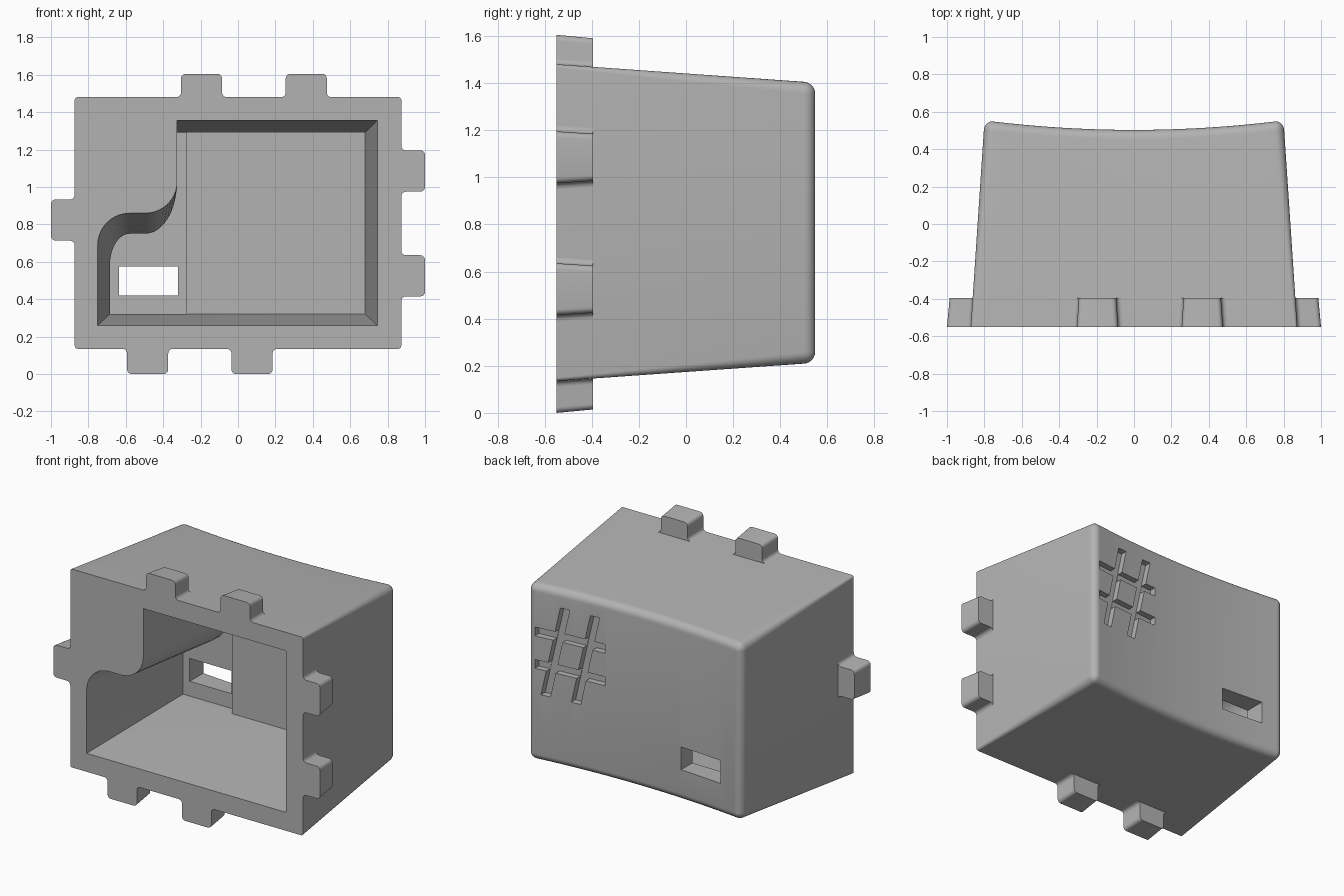
import bpy, bmesh
from math import sin, cos, pi

cube = bpy.data.objects.get("Cube")
if cube:
    bpy.data.objects.remove(cube, do_unlink=True)

grey = bpy.data.materials.new("plain_grey")
grey.use_nodes = True
GREY = (0.45, 0.45, 0.45, 1)
grey.diffuse_color = GREY
grey.node_tree.nodes["Principled BSDF"].inputs["Base Color"].default_value = GREY

FRONT, BACK = -0.55, 0.55
MID_Z = 0.8075


def loft(name, rings, caps=True):
    """Join closed rings of 3D points; optionally cap both ends."""
    bm = bmesh.new()
    vs = [[bm.verts.new(p) for p in ring] for ring in rings]
    n = len(rings[0])
    for a, b in zip(vs, vs[1:]):
        for i in range(n):
            j = (i + 1) % n
            bm.faces.new((a[i], a[j], b[j], b[i]))
    bm.faces.new(vs[0])
    if caps:
        bm.faces.new(vs[-1])
    else:
        # strip cap that follows a curved end: upper half pairs with lower half
        last, h = vs[-1], n // 2
        for i in range(h - 1):
            bm.faces.new((last[i], last[i + 1], last[n - 2 - i], last[n - 1 - i]))
    bmesh.ops.recalc_face_normals(bm, faces=bm.faces)
    me = bpy.data.meshes.new(name)
    bm.to_mesh(me)
    bm.free()
    me.materials.append(grey)
    ob = bpy.data.objects.new(name, me)
    bpy.context.scene.collection.objects.link(ob)
    return ob


def arc(cx, cz, rx, rz, a0, a1, steps=10):
    return [(cx + rx * cos(a0 + (a1 - a0) * i / steps),
             cz + rz * sin(a0 + (a1 - a0) * i / steps)) for i in range(steps + 1)]


def at_y(points, y):
    return [(x, y, z) for x, z in points]


def sag(x):
    """Concave dip of the back face."""
    return -0.047 * max(0, 1 - (x / 0.77) ** 2)


# Shell: tapered rounded box with a hollow-curved back
def shell_ring(hx, hz, r, y, curved):
    cx, cz = hx - r, hz - r
    top = arc(-cx, cz, r, r, pi, pi / 2, 6)
    top += [(-cx + 2 * cx * i / 24, hz) for i in range(1, 24)]
    top += arc(cx, cz, r, r, pi / 2, 0, 6)
    full = top + [(x, -z) for x, z in reversed(top)]
    return [(x, y + (sag(x) if curved else 0), MID_Z + z) for x, z in full]


R = 0.05
rings = [shell_ring(0.873, 0.6725, 0.015, FRONT, False)]
for k in range(7):
    a = k * pi / 12
    inset = R * (1 - cos(a))
    rings.append(shell_ring(0.803 - inset, 0.5985 - inset, max(R - inset, 0.004),
                            BACK - R + R * sin(a), True))
shell = loft("shell", rings, caps=False)


# Cavity outline with the S-shaped step at upper right of the model
def outline(left, right, bottom, top, step):
    return ([(right, bottom), (right, top), (-0.325, top)]
            + arc(-0.495, 1.03, 0.17, 1.03 - step, 0, -pi / 2)
            + arc(-0.58, step - 0.17, -0.58 - left, 0.17, pi / 2, pi)
            + [(left, bottom)])


mouth = outline(-0.75, 0.745, 0.26, 1.355, 0.86)
inner = outline(-0.685, 0.68, 0.32, 1.29, 0.75)
pocket = outline(-0.685, -0.275, 0.32, 1.29, 0.75)
cutters = [
    loft("cavity_cutter", [at_y(mouth, FRONT - 0.002), at_y(inner, 0.33)]),
    loft("pocket_cutter", [at_y(pocket, 0.325), at_y(pocket, 0.39)]),
]


# Window slot through the back wall
slot = [(-0.635, 0.42), (-0.32, 0.42), (-0.32, 0.575), (-0.635, 0.575)]
cutters.append(loft("slot_cutter", [at_y(slot, 0.3), at_y(slot, 0.7)]))


# Crossed grooves on the back, following its curve
def groove(name, points):
    floor = [(x, BACK + sag(x) - 0.045, z) for x, z in points]
    return loft(name, [floor, at_y(points, 0.7)])


GX, GZ, LEAN = 0.5, 0.975, 0.068
for s in (-1, 1):
    z, x = GZ + s * 0.11, GX + s * 0.107
    cutters.append(groove("level_groove_cutter", [
        (GX - 0.25, z - 0.03), (GX + 0.25, z - 0.03),
        (GX + 0.25, z + 0.03), (GX - 0.25, z + 0.03)]))
    cutters.append(groove("leaning_groove_cutter", [
        (x + LEAN - 0.033, GZ - 0.31), (x + LEAN + 0.033, GZ - 0.31),
        (x - LEAN + 0.033, GZ + 0.31), (x - LEAN - 0.033, GZ + 0.31)]))

for c in cutters:
    c.hide_render = True
    mod = shell.modifiers.new(c.name, 'BOOLEAN')
    mod.operation, mod.solver, mod.object = 'DIFFERENCE', 'EXACT', c
bpy.context.view_layer.update()
shell.data = bpy.data.meshes.new_from_object(
    shell.evaluated_get(bpy.context.evaluated_depsgraph_get()))
shell.modifiers.clear()
for c in cutters:
    bpy.data.objects.remove(c, do_unlink=True)
parts = [shell]


# Joining tabs around the front rim: flared base, rounded tip, slight draft
def tab(name, centre, base, height, place):
    def half(w, h):
        return (arc(w + 0.025, 0.025, 0.025, 0.025, 1.5 * pi, pi, 5)
                + arc(w - 0.025, h - 0.025, 0.025, 0.025, 0, pi / 2, 5))

    def ring(w, h, drop, y):
        side = half(w, h)
        pts = side + [(-u, v) for u, v in reversed(side)]
        return [(p[0], y, p[1]) for p in
                (place(centre + u, base + v - drop) for u, v in pts)]
    parts.append(loft(name, [ring(0.11, height, 0, FRONT),
                             ring(0.1, height - 0.004, 0.0105, -0.395)]))


for c in (-0.195, 0.365):
    tab("top_tab", c, 0.6725, 0.125, lambda u, v: (u, MID_Z + v))
for c in (-0.483, 0.075):
    tab("bottom_tab", c, 0.6725, 0.135, lambda u, v: (u, MID_Z - v))
for c in (0.525, 1.085):
    tab("left_tab", c, 0.873, 0.127, lambda u, v: (v, u))
tab("right_tab", 0.823, 0.873, 0.127, lambda u, v: (-v, u))

# Smooth curves, crisp edges
for ob in parts:
    bpy.ops.object.select_all(action='DESELECT')
    ob.select_set(True)
    bpy.context.view_layer.objects.active = ob
    bpy.ops.object.shade_smooth_by_angle(angle=pi / 6)
